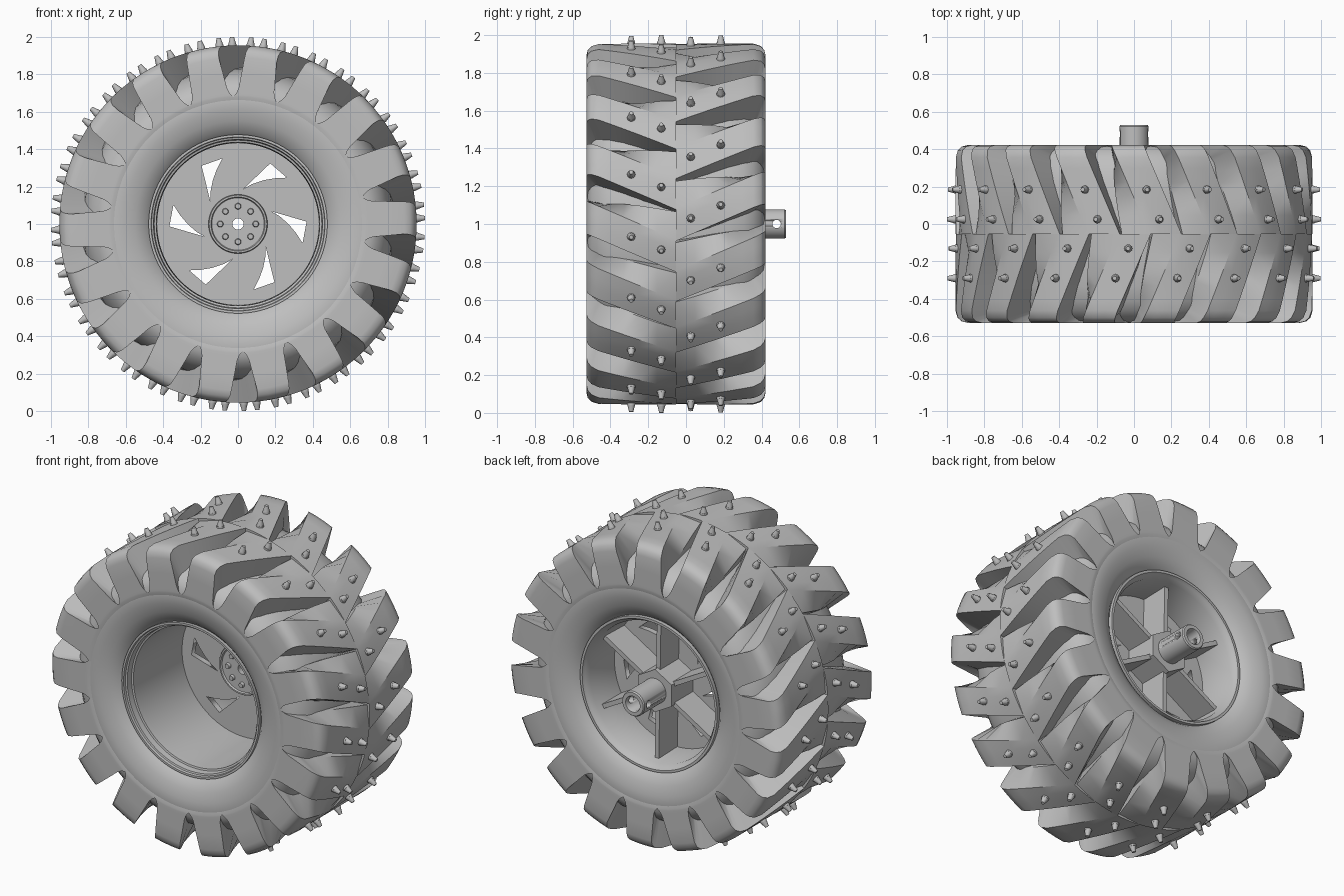
import bpy, bmesh
from math import sin, cos, pi, radians
from mathutils import Matrix, Vector

cube = bpy.data.objects.get("Cube")
if cube:
    bpy.data.objects.remove(cube, do_unlink=True)

MID = -0.053          # middle plane of the tyre
DISC = 0.078          # middle plane of the wheel disc
LUGS = 18
PITCH = 360 / LUGS

grey = bpy.data.materials.new("plain grey")
grey.use_nodes = True
grey.diffuse_color = (0.52, 0.52, 0.52, 1)
grey.node_tree.nodes["Principled BSDF"].inputs["Base Color"].default_value = (0.52, 0.52, 0.52, 1)


def polar(r, deg, y):
    """Point on the wheel; the angle runs from the top towards +x."""
    a = radians(deg)
    return Vector((r * sin(a), y, 1 + r * cos(a)))


def select(ob):
    bpy.ops.object.select_all(action='DESELECT')
    ob.select_set(True)
    bpy.context.view_layer.objects.active = ob


def finish(name, bm, angle=35):
    bmesh.ops.recalc_face_normals(bm, faces=bm.faces[:])
    me = bpy.data.meshes.new(name)
    bm.to_mesh(me)
    bm.free()
    me.materials.append(grey)
    ob = bpy.data.objects.new(name, me)
    bpy.context.collection.objects.link(ob)
    select(ob)
    bpy.ops.object.shade_smooth_by_angle(angle=radians(angle))
    return ob


def lathe(name, profile, steps=96, closed=True, angle=35):
    """Spin a (y, radius) profile around the axle."""
    bm = bmesh.new()
    rings = [[bm.verts.new(polar(r, 360 * i / steps, y)) for y, r in profile]
             for i in range(steps)]
    n = len(profile)
    for i in range(steps):
        a, b = rings[i], rings[(i + 1) % steps]
        for j in range(n if closed else n - 1):
            k = (j + 1) % n
            bm.faces.new((a[j], a[k], b[k], b[j]))
    return finish(name, bm, angle)


def add_cone(bm, base, axis, r1, r2, height, sides=12):
    rot = axis.to_track_quat('Z', 'Y').to_matrix().to_4x4()
    bmesh.ops.create_cone(bm, cap_ends=True, segments=sides, radius1=r1, radius2=r2,
                          depth=height,
                          matrix=Matrix.Translation(base + axis * height / 2) @ rot)


# Tyre carcass: half profile as (distance from middle, radius), mirrored
half = [(0.0, 0.84), (0.15, 0.838), (0.28, 0.828), (0.36, 0.808), (0.41, 0.78),
        (0.445, 0.745), (0.463, 0.71), (0.471, 0.66), (0.466, 0.61), (0.45, 0.55),
        (0.425, 0.5), (0.395, 0.472)]
lathe("tyre_carcass", [(MID - d, r) for d, r in reversed(half)]
      + [(MID + d, r) for d, r in half[1:]], closed=False, angle=60)

# Tread lug stations: top distance, top radius, base distance, base radius on the
# outer flank, half width at the top, base flare on the outer and inner flank.
# The outer flank flattens towards the middle, so the grooves taper to a point.
stations = [(0.0, 0.955, 0.0, 0.94, 5.2, 9, 0.3),
            (0.1, 0.955, 0.1, 0.915, 5.2, 7.6, 0.6),
            (0.2, 0.955, 0.2, 0.88, 5.2, 6.2, 0.8),
            (0.28, 0.955, 0.27, 0.85, 5.2, 4.8, 1.0),
            (0.35, 0.955, 0.33, 0.81, 5.2, 3.5, 1.2),
            (0.41, 0.955, 0.38, 0.77, 5.2, 2.2, 1.4),
            (0.448, 0.943, 0.4, 0.75, 5.3, 1.8, 1.4),
            (0.467, 0.922, 0.41, 0.74, 5.4, 1.5, 1.3),
            (0.475, 0.89, 0.42, 0.73, 5.6, 1.3, 1.2),
            (0.475, 0.8, 0.44, 0.7, 6.6, 1.1, 1.0),
            (0.475, 0.73, 0.45, 0.68, 7.5, 0.7, 0.7),
            (0.475, 0.705, 0.455, 0.67, 8.3, 0.5, 0.5),
            (0.475, 0.69, 0.457, 0.665, 9.2, 0.3, 0.3),
            (0.4745, 0.68, 0.46, 0.66, 10, 0, 0),
            (0.46, 0.62, 0.45, 0.62, 10, 0, 0)]


def lug_angle(d):
    return 0.2 - 26 * d


for side, label, offset in ((-1, "front", 0), (1, "back", PITCH / 2)):
    bm = bmesh.new()
    for k in range(LUGS):
        turn = offset + k * PITCH
        rows = []
        for td, tr, bd, br, w, outer, inner in stations:
            m = turn + lug_angle(td)
            root = min(br, 0.8) - 0.01
            section = [(root, m - w - outer, bd), (br, m - w - outer, bd), (tr, m - w, td),
                       (tr, m - w / 3, td), (tr, m + w / 3, td), (tr, m + w, td),
                       (root, m + w + inner, bd)]
            rows.append([bm.verts.new(polar(r, a, MID + side * d)) for r, a, d in section])
        for a, b in zip(rows, rows[1:]):
            for j in range(len(a)):
                i = (j + 1) % len(a)
                bm.faces.new((a[j], a[i], b[i], b[j]))
        bm.faces.new(rows[0])
        bm.faces.new(rows[-1])
    finish("tread_lugs_" + label, bm, 32)

    # Two metal studs on every lug
    bm = bmesh.new()
    for k in range(LUGS):
        for d in (0.078, 0.237):
            a = offset + k * PITCH + lug_angle(d)
            out = polar(1, a, 0) - Vector((0, 0, 1))
            y = MID + side * d
            add_cone(bm, polar(0.945, a, y), out, 0.023, 0.021, 0.02)
            add_cone(bm, polar(0.965, a, y), out, 0.020, 0.011, 0.035)
    finish("studs_" + label, bm)

# Rim barrel with stepped lips
lathe("rim_barrel", [(-0.475, 0.478), (-0.475, 0.465), (-0.46, 0.462), (-0.457, 0.452),
                     (-0.42, 0.448), (-0.417, 0.437), (-0.38, 0.435), (-0.1, 0.432),
                     (0.1, 0.432), (0.33, 0.438), (0.355, 0.455), (0.372, 0.463),
                     (0.372, 0.478), (0.3, 0.478), (0.1, 0.465), (-0.3, 0.465)])

# Wheel disc: outline, six swept windows and the centre bore
disc = bpy.data.curves.new("wheel_disc", 'CURVE')
disc.dimensions = '2D'
disc.fill_mode = 'BOTH'
disc.extrude = 0.018


def outline(points):
    s = disc.splines.new('POLY')
    s.points.add(len(points) - 1)
    for p, (r, deg) in zip(s.points, points):
        a = radians(deg)
        p.co = (r * cos(a), r * sin(a), 0, 1)
    s.use_cyclic_u = True


outline([(0.44, i * 3.75) for i in range(96)])
outline([(0.06, i * 15) for i in range(24)])
for k in range(6):
    window = [(0.19, -39), (0.225, -49), (0.27, -60), (0.315, -69), (0.36, -76.5), (0.367, -58)]
    outline([(r, a + 60 * k) for r, a in window])
ob = bpy.data.objects.new("wheel_disc", disc)
bpy.context.collection.objects.link(ob)
ob.matrix_world = Matrix.Translation((0, DISC, 1)) @ Matrix.Rotation(pi / 2, 4, 'X')
disc.materials.append(grey)
select(ob)
bpy.ops.object.convert(target='MESH')

# Six ribs behind the disc
bm = bmesh.new()
for k in range(6):
    a = radians(31 + 60 * k)
    m = (Matrix.Translation((0, 0.18, 1)) @ Matrix.Rotation(-a, 4, 'Y')
         @ Matrix.Translation((0.255, 0, 0)) @ Matrix.Diagonal((0.37, 0.2, 0.028, 1)))
    bmesh.ops.create_cube(bm, size=1, matrix=m)
finish("ribs", bm)

# Hub flange, bolts, collar
flange = [(-0.01, 0.158), (-0.04, 0.158), (-0.046, 0.154), (-0.046, 0.145),
          (-0.036, 0.14), (-0.036, 0.03), (-0.01, 0.03)]
lathe("hub_flange", [(DISC + y, r) for y, r in flange], steps=48)
bm = bmesh.new()
for k in range(8):
    add_cone(bm, polar(0.095, 45 * k, DISC - 0.028), Vector((0, -1, 0)), 0.019, 0.014, 0.025)
finish("hub_bolts", bm)
lathe("hub_collar", [(DISC, 0.135), (0.31, 0.135), (0.31, 0.07), (DISC, 0.07)], steps=6)

# Hollow axle with a cross-drilled pin hole
axle = lathe("axle", [(DISC - 0.02, 0.078), (0.522, 0.078), (0.53, 0.072), (0.53, 0.05),
                      (0.52, 0.045), (0.38, 0.045), (0.37, 0.03), (DISC - 0.02, 0.03)],
             steps=48)
bm = bmesh.new()
add_cone(bm, Vector((-0.2, 0.48, 1)), Vector((1, 0, 0)), 0.022, 0.022, 0.4, 24)
cutter = finish("pin_hole_cutter", bm)
cutter.hide_render = True
mod = axle.modifiers.new("pin_hole", 'BOOLEAN')
mod.operation = 'DIFFERENCE'
mod.solver = 'EXACT'
mod.object = cutter
select(axle)
bpy.ops.object.modifier_apply(modifier=mod.name)
bpy.data.objects.remove(cutter, do_unlink=True)
